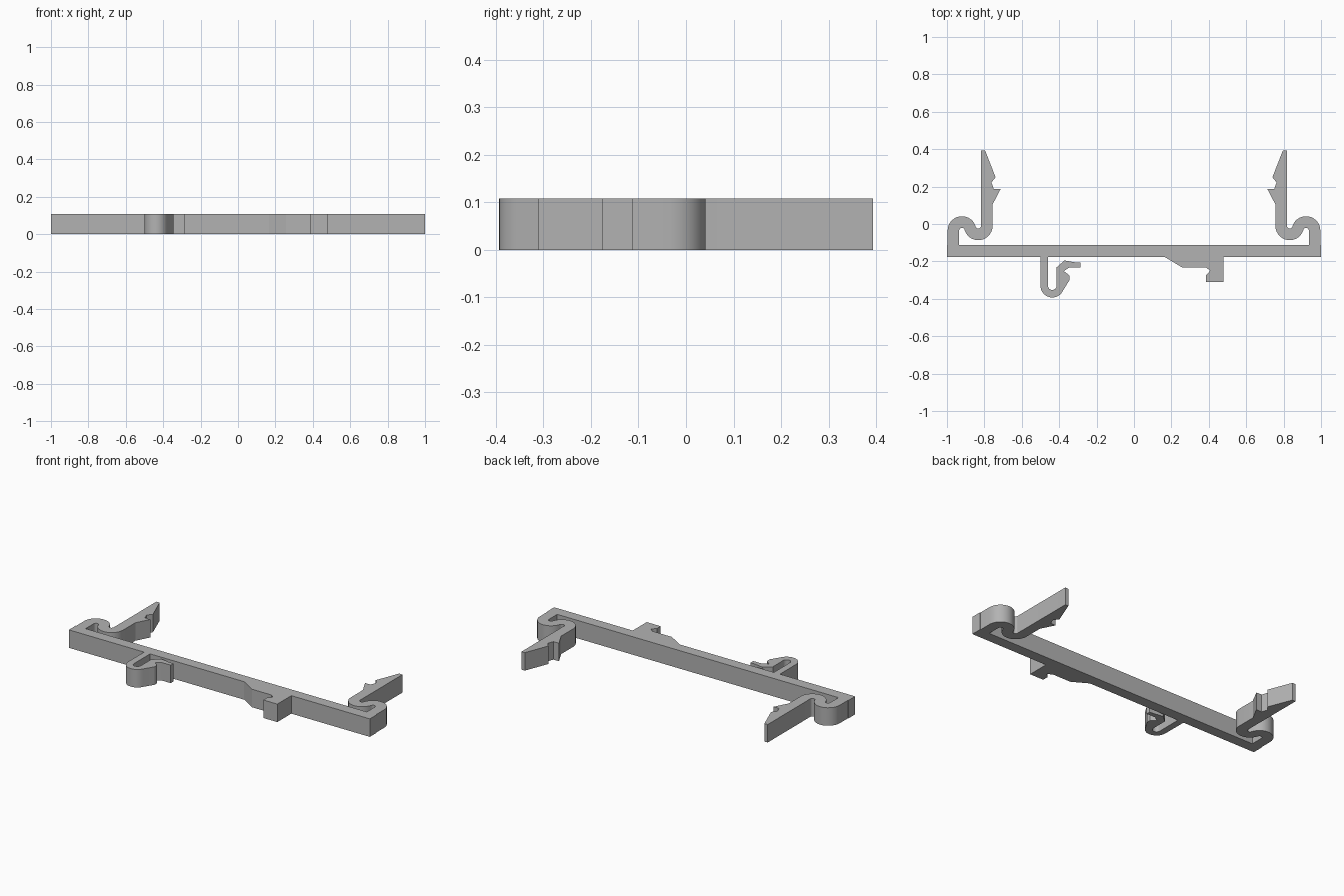
import bpy, bmesh
from math import cos, sin, radians

HEIGHT = 0.108
BAR_FRONT, BAR_BACK = -0.177, -0.112

cube = bpy.data.objects.get("Cube")
if cube:
    bpy.data.objects.remove(cube, do_unlink=True)

grey = bpy.data.materials.new("grey_plastic")
grey.use_nodes = True
colour = (0.45, 0.45, 0.45, 1)
grey.diffuse_color = colour
grey.node_tree.nodes["Principled BSDF"].inputs["Base Color"].default_value = colour


def arc(centre, radius, start, end, steps=14):
    """Points along an arc, angles in degrees."""
    angles = [radians(start + (end - start) * i / steps) for i in range(steps + 1)]
    return [(centre[0] + radius * cos(a), centre[1] + radius * sin(a)) for a in angles]


def extrude_profile(name, outline, side=1):
    """Raise a flat outline to the common height; side=-1 mirrors it in x."""
    bm = bmesh.new()
    face = bm.faces.new([bm.verts.new((side * x, y, 0)) for x, y in outline])
    result = bmesh.ops.extrude_face_region(bm, geom=[face])
    top = [v for v in result["geom"] if isinstance(v, bmesh.types.BMVert)]
    bmesh.ops.translate(bm, verts=top, vec=(0, 0, HEIGHT))
    bmesh.ops.recalc_face_normals(bm, faces=bm.faces)
    mesh = bpy.data.meshes.new(name)
    bm.to_mesh(mesh)
    bm.free()
    mesh.materials.append(grey)
    obj = bpy.data.objects.new(name, mesh)
    bpy.context.collection.objects.link(obj)
    bpy.ops.object.select_all(action="DESELECT")
    obj.select_set(True)
    bpy.context.view_layer.objects.active = obj
    bpy.ops.object.shade_smooth_by_angle(angle=radians(25))
    return obj


# Long base bar
extrude_profile("base_bar", [(-1, BAR_FRONT), (1, BAR_FRONT), (1, BAR_BACK), (-1, BAR_BACK)])

# S-shaped spring with a barbed arm, one at each end
mid, half = 0.0455, 0.031
outer, inner = mid + half, mid - half
turn = 164
arch = (0.92, -0.035)
bend = (arch[0] + 2 * mid * cos(radians(turn)), arch[1] + 2 * mid * sin(radians(turn)))
clip = [(arch[0] + outer, BAR_BACK)]
clip += arc(arch, outer, 0, turn)
clip += arc(bend, inner, turn + 180, 180)[1:]
clip += [(bend[0] - inner, 0.393), (0.796, 0.393),
         (0.74, 0.25), (0.762, 0.222), (0.75, 0.187), (0.713, 0.187),
         (bend[0] - outer, 0.105)]
clip += arc(bend, outer, 180, turn + 180)
clip += arc(arch, inner, turn, 0)[1:]
clip += [(arch[0] + inner, BAR_BACK)]
for name, side in (("left_spring_clip", 1), ("right_spring_clip", -1)):
    extrude_profile(name, clip, side)

# Curled latch on the front of the bar
curl = (-0.437, -0.33)
latch = [(-0.5, BAR_FRONT)]
latch += arc(curl, 0.063, 180, 335)
latch += [(-0.345, -0.3), (-0.345, -0.275), (-0.375, -0.252), (-0.345, -0.232),
          (-0.285, -0.232), (-0.285, -0.207), (-0.315, -0.205), (-0.372, -0.195),
          (-0.414, -0.232)]
latch += arc(curl, 0.023, 0, -180)
latch += [(-0.46, BAR_FRONT)]
extrude_profile("curled_latch", latch)

# Wedge-shaped catch with a notched tooth
extrude_profile("wedge_catch", [
    (0.165, BAR_FRONT), (0.257, -0.232), (0.385, -0.232), (0.407, -0.25),
    (0.385, -0.275), (0.385, -0.31), (0.478, -0.31), (0.478, BAR_FRONT)])
